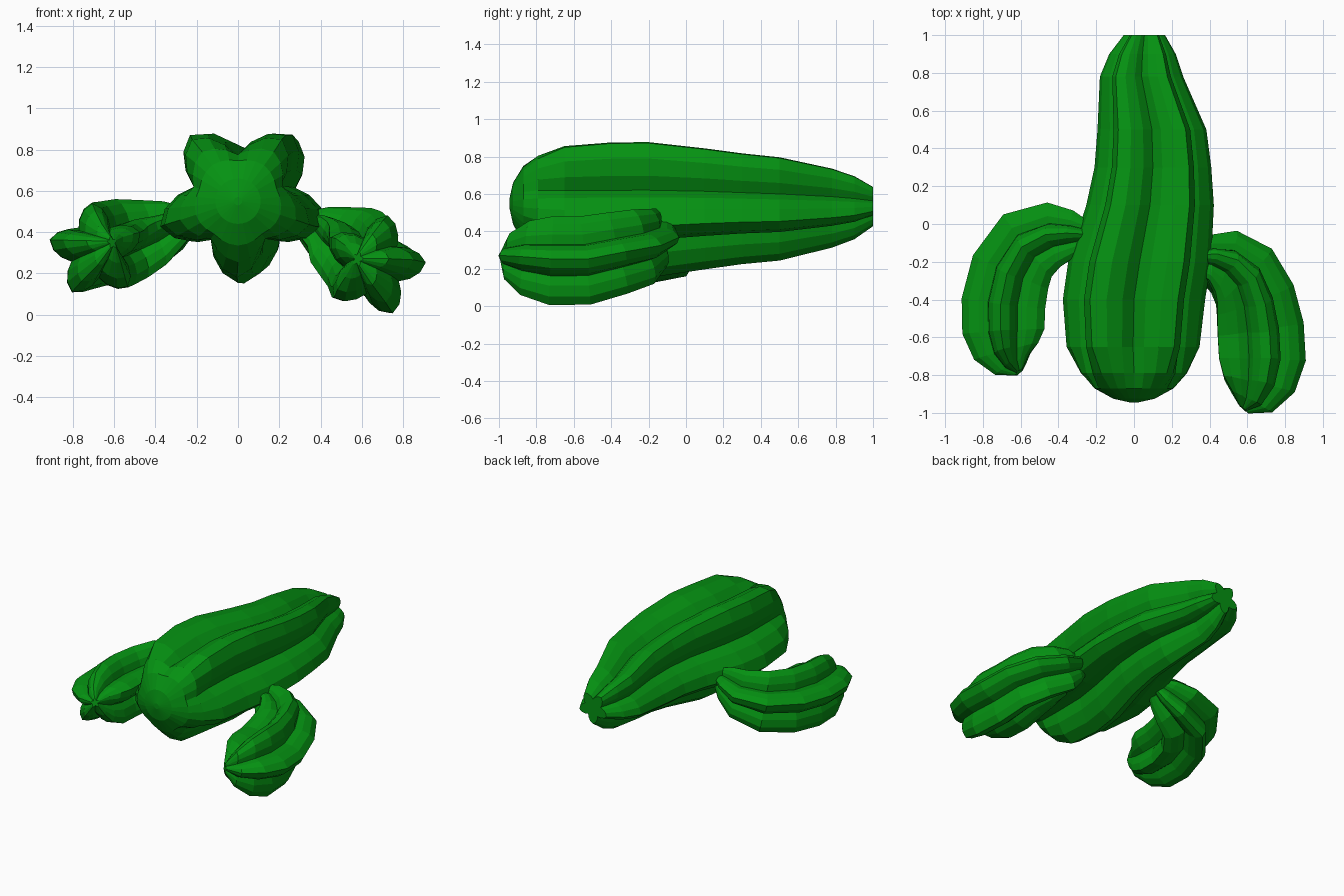
import bpy
import math
from mathutils import Vector

green = bpy.data.materials.new("cactus_green")
green.diffuse_color = (0.0015, 0.285, 0.006, 1)

# Inward drop across one rib: groove, flank, shoulder, crest, shoulder, flank
RIB = [0.43, 0.26, 0.10, 0.0, 0.10, 0.26]
RIBS = 5


def ribbed_tube(name, rings, phase, fixed=None):
    """Loft a five-ribbed star along rings of (x, y, z, radius, rib depth)."""
    pts = [Vector(r[:3]) for r in rings]
    verts, faces = [], []
    n = RIBS * len(RIB)
    for i, (x, y, z, rad, depth) in enumerate(rings):
        t = fixed or pts[min(i + 1, len(pts) - 1)] - pts[max(i - 1, 0)]
        t = t.normalized()
        side = Vector((0, 0, 1)).cross(t).normalized()
        up = t.cross(side)
        for k in range(n):
            a = math.radians(phase - 36 + k * 360 / n)
            r = rad * (1 - depth * RIB[k % len(RIB)])
            verts.append(pts[i] + side * r * math.cos(a) + up * r * math.sin(a))
    for i in range(len(rings) - 1):
        for k in range(n):
            j = (k + 1) % n
            faces.append((i * n + k, i * n + j, (i + 1) * n + j, (i + 1) * n + k))
    # Close both ends with a fan round the centre
    last = (len(rings) - 1) * n
    verts += [pts[0], pts[-1]]
    c0, c1 = len(verts) - 2, len(verts) - 1
    for k in range(n):
        j = (k + 1) % n
        faces.append((c0, j, k))
        faces.append((c1, last + k, last + j))
    me = bpy.data.meshes.new(name)
    me.from_pydata(verts, [], faces)
    me.materials.append(green)
    me.update()
    ob = bpy.data.objects.new(name, me)
    bpy.context.collection.objects.link(ob)
    return ob


# Main trunk, narrow foot at the back, domed tip at the front
trunk = [
    (0.055, 1.00, 0.543, 0.115, 1), (0.045, 0.90, 0.543, 0.185, 1),
    (0.04, 0.78, 0.545, 0.232, 1), (0.095, 0.50, 0.547, 0.303, 1),
    (0.10, 0.30, 0.55, 0.325, 1), (0.085, 0.10, 0.552, 0.355, 1),
    (0.03, -0.20, 0.55, 0.398, 1), (0.0, -0.40, 0.55, 0.396, 1),
    (-0.005, -0.65, 0.55, 0.37, 0.95), (0.0, -0.79, 0.55, 0.295, 0.55),
    (0.0, -0.87, 0.55, 0.215, 0.2), (0.0, -0.925, 0.55, 0.11, 0),
    (0.0, -0.945, 0.55, 0.02, 0),
]
ribbed_tube("trunk", trunk, -90, Vector((0, -1, 0)))

# Curved side arms, from the trunk forward to the inward-turned tip
left = [
    (-0.24, -0.06, 0.45, 0.08), (-0.31, -0.06, 0.425, 0.135),
    (-0.41, -0.06, 0.38, 0.185), (-0.55, -0.11, 0.345, 0.22),
    (-0.645, -0.25, 0.32, 0.23), (-0.685, -0.42, 0.31, 0.235),
    (-0.685, -0.57, 0.31, 0.23), (-0.67, -0.68, 0.32, 0.185),
    (-0.64, -0.75, 0.335, 0.11), (-0.61, -0.785, 0.35, 0.03),
]
right = [
    (0.32, -0.18, 0.43, 0.08), (0.385, -0.185, 0.41, 0.13),
    (0.46, -0.20, 0.36, 0.185), (0.56, -0.27, 0.315, 0.22),
    (0.62, -0.39, 0.28, 0.235), (0.65, -0.55, 0.24, 0.25),
    (0.66, -0.72, 0.24, 0.25), (0.645, -0.85, 0.255, 0.21),
    (0.615, -0.94, 0.265, 0.13), (0.58, -0.98, 0.27, 0.035),
]
for name, path, phase in (("left_arm", left, 23), ("right_arm", right, 3)):
    ribbed_tube(name, [p + (1,) for p in path], phase)
